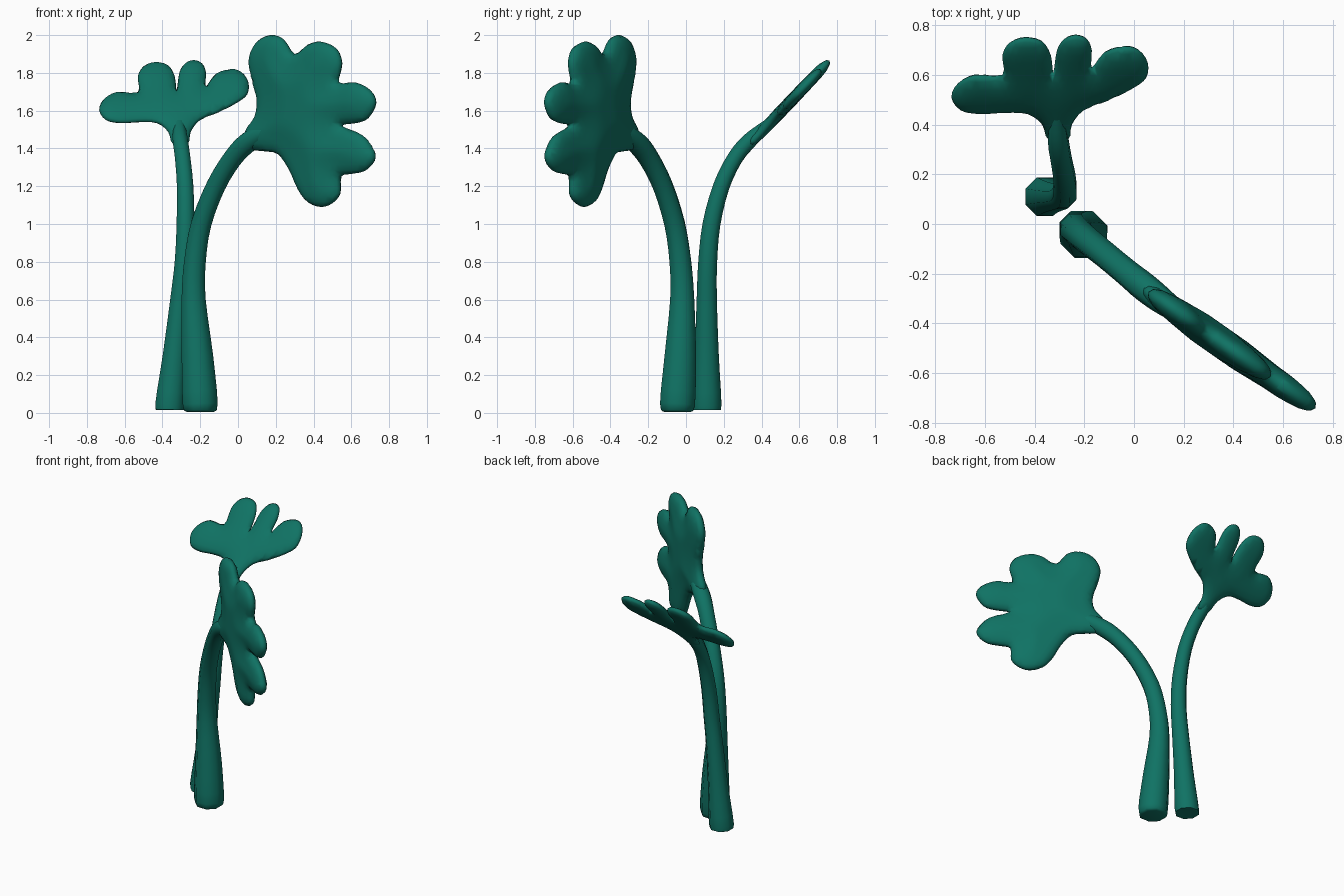
import bpy, bmesh, math
from mathutils import Vector
from mathutils.geometry import delaunay_2d_cdt

if "Cube" in bpy.data.objects:
    bpy.data.objects.remove(bpy.data.objects["Cube"])

green = bpy.data.materials.new("deep teal green")
green.diffuse_color = (0.005, 0.17, 0.127, 1)
green.use_nodes = True
green.node_tree.nodes["Principled BSDF"].inputs["Base Color"].default_value = green.diffuse_color


def spline(pts, steps, closed):
    """Catmull-Rom curve through points of any dimension."""
    n, out = len(pts), []
    for i in range(n if closed else n - 1):
        if closed:
            p = [Vector(pts[(i + k) % n]) for k in (-1, 0, 1, 2)]
        else:
            p = [Vector(pts[min(max(i + k, 0), n - 1)]) for k in (-1, 0, 1, 2)]
        for s in range(steps):
            t = s / steps
            out.append(0.5 * (2 * p[1] + (p[2] - p[0]) * t
                              + (2 * p[0] - 5 * p[1] + 4 * p[2] - p[3]) * t * t
                              + (3 * p[1] - p[0] - 3 * p[2] + p[3]) * t ** 3))
    if not closed:
        out.append(Vector(pts[-1]))
    return out


def finish(name, bm, angle):
    bmesh.ops.recalc_face_normals(bm, faces=bm.faces)
    mesh = bpy.data.meshes.new(name)
    bm.to_mesh(mesh)
    bm.free()
    mesh.materials.append(green)
    ob = bpy.data.objects.new(name, mesh)
    bpy.context.collection.objects.link(ob)
    bpy.ops.object.select_all(action='DESELECT')
    ob.select_set(True)
    bpy.context.view_layer.objects.active = ob
    bpy.ops.object.shade_smooth_by_angle(angle=math.radians(angle))


def stem(name, path, sides=8):
    """Tapered tube; every path point is (x, y, z, radius)."""
    pts = spline(path, 3, False)
    bm, rings = bmesh.new(), []
    for i, p in enumerate(pts):
        a, b = pts[max(i - 1, 0)], pts[min(i + 1, len(pts) - 1)]
        d = (b - a).to_3d().normalized() if i > 1 else Vector((0, 0, 1))
        u = Vector((0, 1, 0)).cross(d).normalized()
        v = d.cross(u)
        rings.append([bm.verts.new(p.to_3d() + p[3] * (u * math.cos(q) + v * math.sin(q)))
                      for q in (math.tau * (k + 0.5) / sides for k in range(sides))])
    for r0, r1 in zip(rings, rings[1:]):
        for k in range(sides):
            j = (k + 1) % sides
            bm.faces.new((r0[k], r0[j], r1[j], r1[k]))
    bm.faces.new(rings[0])
    bm.faces.new(rings[-1])
    finish(name, bm, 50)


def leaf(name, outline, place, normal, rim, belly):
    """Lobed pad: flat outline filled with a grid and puffed to both sides."""
    edge = spline(outline, 3, True)
    n = len(edge)

    def rim_distance(p):
        best = 9.0
        for i in range(n):
            a, b = edge[i], edge[(i + 1) % n]
            ab = b - a
            t = max(0, min(1, (p - a).dot(ab) / max(ab.length_squared, 1e-9)))
            best = min(best, (p - a - ab * t).length)
        return best

    pts, step = list(edge), 0.028
    lo = [min(p[k] for p in edge) for k in (0, 1)]
    hi = [max(p[k] for p in edge) for k in (0, 1)]
    for i in range(int((hi[0] - lo[0]) / step) + 1):
        for j in range(int((hi[1] - lo[1]) / step) + 1):
            p = Vector((lo[0] + (i + 0.5 * (j % 2)) * step, lo[1] + j * step))
            if rim_distance(p) > 0.012:
                pts.append(p)
    # extra row just inside the rim keeps the border round
    for i in range(n):
        t = edge[(i + 1) % n] - edge[i - 1]
        for s in (-1, 1):
            p = edge[i] + s * 0.008 * Vector((t.y, -t.x)).normalized()
            if rim_distance(p) > 0.006:
                pts.append(p)
    loop = [(i, (i + 1) % n) for i in range(n)]
    vs, _, fs, *_ = delaunay_2d_cdt(pts, loop, [], 1, 1e-5)
    border = {}
    for f in fs:
        for a, b in zip(f, f[1:] + f[:1]):
            key = (min(a, b), max(a, b))
            border[key] = border.get(key, 0) + 1
    on_rim = {v for e, c in border.items() if c == 1 for v in e}
    bm = bmesh.new()
    used = {v for f in fs for v in f}
    top, bottom = {}, {}
    for i in used:
        base = place(*vs[i])
        if i in on_rim:
            top[i] = bottom[i] = bm.verts.new(base)
            continue
        d = rim_distance(vs[i])
        r = min(d / 0.055, 1)
        s = min(d / 0.19, 1)
        h = rim * math.sqrt(1 - (1 - r) ** 2) + belly * s * s * (3 - 2 * s)
        top[i] = bm.verts.new(base + normal * h)
        bottom[i] = bm.verts.new(base - normal * h)
    for f in fs:
        for side in (top, bottom):
            corners = [side[i] for i in f]
            if side is top or any(i not in on_rim for i in f):
                bm.faces.new(corners if side is top else corners[::-1])
    finish(name, bm, 180)


# Stems
stem("large_stem", [
    (-0.20, -0.045, 0.005, 0.075), (-0.20, -0.045, 0.045, 0.10), (-0.215, -0.03, 0.30, 0.09),
    (-0.235, -0.02, 0.60, 0.069), (-0.228, -0.03, 0.80, 0.062), (-0.195, -0.06, 1.0, 0.058),
    (-0.118, -0.122, 1.2, 0.055), (-0.03, -0.195, 1.345, 0.055), (0.05, -0.26, 1.43, 0.058),
    (0.14, -0.33, 1.485, 0.05), (0.24, -0.40, 1.53, 0.025)])
stem("small_stem", [
    (-0.36, 0.11, 0.015, 0.07), (-0.36, 0.11, 0.045, 0.084), (-0.335, 0.11, 0.30, 0.069),
    (-0.305, 0.11, 0.60, 0.058), (-0.285, 0.115, 0.80, 0.054), (-0.278, 0.135, 1.0, 0.051),
    (-0.28, 0.187, 1.2, 0.047), (-0.293, 0.26, 1.35, 0.044), (-0.305, 0.335, 1.44, 0.043),
    (-0.31, 0.42, 1.515, 0.033), (-0.31, 0.50, 1.59, 0.015)])

# Upright leaf, outline in x and z
leaf("large_leaf", [
    (0.04, 1.49), (0.09, 1.57), (0.10, 1.66), (0.07, 1.78), (0.06, 1.88), (0.10, 1.965),
    (0.17, 2.0), (0.24, 1.98), (0.30, 1.90), (0.37, 1.95), (0.44, 1.965), (0.52, 1.93),
    (0.55, 1.85), (0.535, 1.75), (0.62, 1.75), (0.70, 1.71), (0.73, 1.64), (0.69, 1.56),
    (0.63, 1.535), (0.55, 1.52), (0.66, 1.47), (0.72, 1.39), (0.72, 1.33), (0.67, 1.28),
    (0.60, 1.265), (0.545, 1.25), (0.54, 1.16), (0.50, 1.11), (0.44, 1.09), (0.37, 1.115),
    (0.32, 1.18), (0.27, 1.29), (0.21, 1.37), (0.14, 1.385), (0.07, 1.40)],
    lambda x, z: Vector((x, -0.28 - 0.70 * (x - 0.07), z)),
    Vector((0.70, 1, 0)).normalized(), 0.036, 0.026)

# Tilted leaf, outline in x and y
leaf("small_leaf", [
    (-0.345, 0.34), (-0.37, 0.40), (-0.43, 0.445), (-0.52, 0.45), (-0.62, 0.445),
    (-0.70, 0.46), (-0.735, 0.51), (-0.71, 0.565), (-0.64, 0.60), (-0.53, 0.60),
    (-0.53, 0.68), (-0.50, 0.73), (-0.44, 0.75), (-0.37, 0.735), (-0.335, 0.68),
    (-0.325, 0.61), (-0.31, 0.70), (-0.28, 0.745), (-0.235, 0.76), (-0.19, 0.745),
    (-0.17, 0.70), (-0.17, 0.63), (-0.12, 0.69), (-0.04, 0.715), (0.02, 0.70),
    (0.055, 0.65), (0.05, 0.59), (0.0, 0.55), (-0.1, 0.50), (-0.2, 0.46),
    (-0.25, 0.40), (-0.265, 0.34)],
    lambda x, y: Vector((x, y, 1.425 + 1.05 * (y - 0.34))),
    Vector((0, -1.05, 1)).normalized(), 0.028, 0.008)
